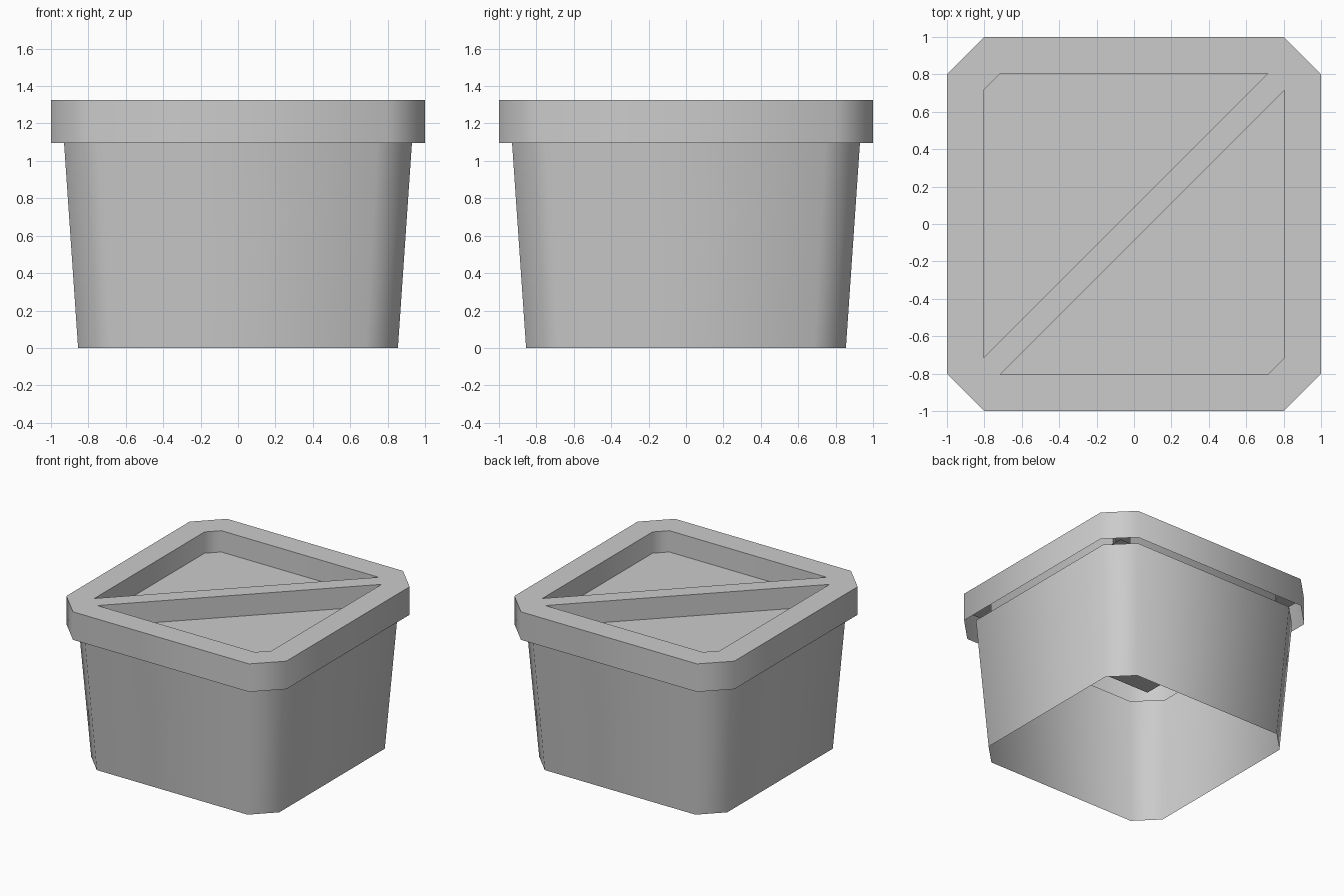
import bpy, bmesh, math
from mathutils import Vector

cube = bpy.data.objects.get("Cube")
if cube:
    bpy.data.objects.remove(cube, do_unlink=True)

grey = bpy.data.materials.new("plain_grey")
grey.use_nodes = True
GREY = (0.6, 0.6, 0.6, 1)
grey.diffuse_color = GREY
grey.node_tree.nodes["Principled BSDF"].inputs["Base Color"].default_value = GREY

RIM_Z, FLOOR_Z, TOP_Z = 1.095, 1.15, 1.325


def octagon(r, cut):
    """Square outline with chamfered corners, anticlockwise."""
    s = r - cut
    return [(r, -s), (r, s), (s, r), (-s, r), (-r, s), (-r, -s), (-s, -r), (s, -r)]


def ring(bm, outline, z):
    return [bm.verts.new((x, y, z)) for x, y in outline]


def walls(bm, low, high):
    """Skin two matching rings; normals face outward for anticlockwise rings."""
    n = len(low)
    for i in range(n):
        j = (i + 1) % n
        bm.faces.new((low[i], low[j], high[j], high[i]))


def finish(bm, name):
    mesh = bpy.data.meshes.new(name)
    bm.to_mesh(mesh)
    bm.free()
    mesh.materials.append(grey)
    obj = bpy.data.objects.new(name, mesh)
    bpy.context.collection.objects.link(obj)
    bpy.ops.object.select_all(action='DESELECT')
    obj.select_set(True)
    bpy.context.view_layer.objects.active = obj
    bpy.ops.object.shade_smooth_by_angle(angle=math.radians(50))
    return obj


# Tapered tub, a thin shell open at both ends
bm = bmesh.new()
walls(bm, ring(bm, octagon(0.855, 0.17), 0), ring(bm, octagon(0.93, 0.186), RIM_Z))
finish(bm, "tub")

# Lid: outer skirt, two recesses either side of a diagonal bar, and the top
bm = bmesh.new()
skirt_top = ring(bm, octagon(1, 0.2), TOP_Z)
walls(bm, ring(bm, octagon(1, 0.2), RIM_Z), skirt_top)
rims = [skirt_top]
R, C = 0.805, 0.715
for side in (1, -1):
    recess = [(-R * side, -C * side), (C * side, R * side),
              (-C * side, R * side), (-R * side, C * side)]
    top = ring(bm, recess, TOP_Z)
    walls(bm, top, ring(bm, recess, FLOOR_Z))
    rims.append(top)
edges = [bm.edges.get((loop[i - 1], loop[i])) for loop in rims for i in range(len(loop))]
bmesh.ops.triangle_fill(bm, use_beauty=True, use_dissolve=False, edges=edges,
                        normal=Vector((0, 0, 1)))
for face in bm.faces:
    if all(v.co.z > TOP_Z - 0.001 for v in face.verts) and face.normal.z < 0:
        face.normal_flip()
finish(bm, "lid")

# Square plate forming the floor of both recesses
bm = bmesh.new()
bm.faces.new(ring(bm, octagon(0.82, 0)[1::2], FLOOR_Z))
finish(bm, "lid_floor")
